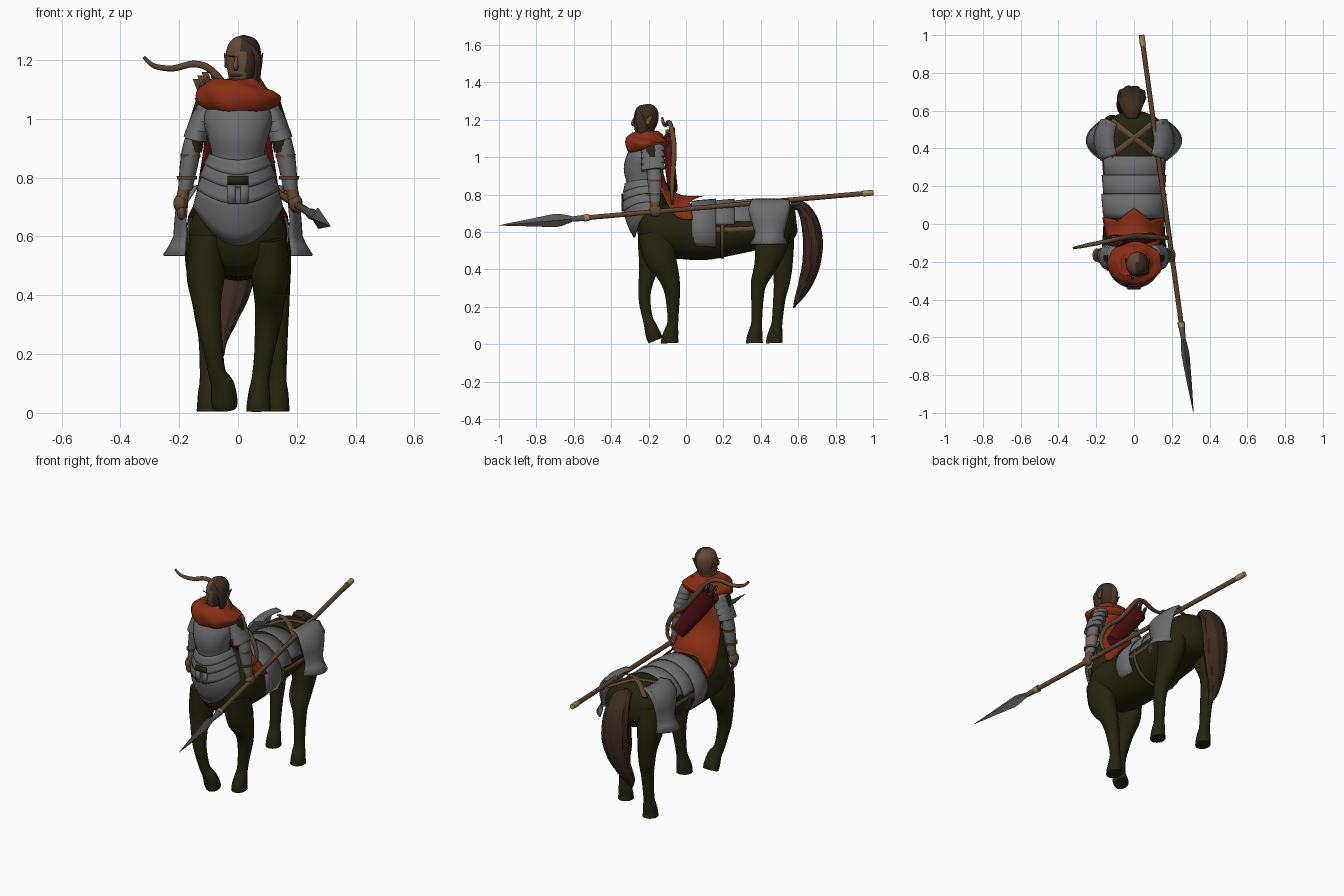
import bpy, bmesh, math
from mathutils import Vector

X, Y, Z = Vector((1, 0, 0)), Vector((0, 1, 0)), Vector((0, 0, 1))

def material(name, *rgb):
    m = bpy.data.materials.new(name)
    m.diffuse_color = (*rgb, 1)
    return m

STEEL = material("steel", 0.15, 0.15, 0.155)
DARK_STEEL = material("dark steel", 0.095, 0.095, 0.095)
HIDE = material("dark green hide", 0.018, 0.018, 0.004)
CLOTH = material("orange cloth", 0.245, 0.026, 0.007)
RED = material("dark red leather", 0.075, 0.005, 0.006)
WOOD = material("brown wood", 0.12, 0.062, 0.032)
SKIN = material("skin", 0.135, 0.07, 0.038)
HAIR = material("dark brown hair", 0.043, 0.024, 0.015)
GOLD = material("pale gold", 0.38, 0.26, 0.11)

def finish(name, bm, mat, angle=40, thick=0):
    bmesh.ops.recalc_face_normals(bm, faces=bm.faces)
    me = bpy.data.meshes.new(name)
    bm.to_mesh(me)
    bm.free()
    me.materials.append(mat)
    me.shade_smooth()
    me.set_sharp_from_angle(angle=math.radians(angle))
    ob = bpy.data.objects.new(name, me)
    bpy.context.collection.objects.link(ob)
    if thick:
        mod = ob.modifiers.new("thickness", 'SOLIDIFY')
        mod.thickness, mod.offset = thick, 0
    return ob

def resample(pts, steps):
    """Catmull-Rom through tuples of any length."""
    out = []
    for i in range(len(pts) - 1):
        a, b, c, d = pts[max(i-1, 0)], pts[i], pts[i+1], pts[min(i+2, len(pts)-1)]
        for k in range(steps):
            t = k / steps
            out.append([0.5*(2*q + (r-p)*t + (2*p-5*q+4*r-s)*t*t + (3*q-p-3*r+s)*t**3)
                        for p, q, r, s in zip(a, b, c, d)])
    return out + [list(pts[-1])]

def tube(name, pts, mat, n=18, ref=X, steps=4, ripple=(0, 0), angle=40):
    """Loft ellipses (x, y, z, radius along ref, other radius) along a path."""
    pts = resample(pts, steps) if steps > 1 else pts
    bm, rings = bmesh.new(), []
    for i, p in enumerate(pts):
        t = (Vector(pts[min(i+1, len(pts)-1)][:3]) - Vector(pts[max(i-1, 0)][:3])).normalized()
        a = (ref - t * ref.dot(t)).normalized()
        b = t.cross(a)
        ring = []
        for k in range(n):
            g = math.tau * k / n
            f = 1 + ripple[1] * math.cos(ripple[0] * g + i * 0.35)
            ring.append(bm.verts.new(Vector(p[:3]) + f * (a * max(p[3], .001) * math.cos(g)
                                                          + b * max(p[4], .001) * math.sin(g))))
        rings.append(ring)
    for r, s in zip(rings, rings[1:]):
        for k in range(n):
            bm.faces.new((r[k], r[(k+1) % n], s[(k+1) % n], s[k]))
    bm.faces.new(rings[0])
    bm.faces.new(rings[-1])
    return finish(name, bm, mat, angle)

def sheet(name, rows, mat, thick=0.008):
    bm = bmesh.new()
    g = [[bm.verts.new(p) for p in r] for r in rows]
    for r, s in zip(g, g[1:]):
        for k in range(len(r) - 1):
            bm.faces.new((r[k], r[k+1], s[k+1], s[k]))
    return finish(name, bm, mat, 45, thick)

def ball(name, loc, size, mat):
    bm = bmesh.new()
    bmesh.ops.create_uvsphere(bm, u_segments=16, v_segments=10, radius=1)
    for v in bm.verts:
        v.co = Vector([c * s + l for c, s, l in zip(v.co, size, loc)])
    return finish(name, bm, mat, 60)

# Horse body
tube("horse_body", [(0, -.25, .595, .06, .06), (0, -.225, .60, .125, .11), (0, -.16, .61, .165, .145),
     (0, -.05, .605, .165, .148), (0, .10, .60, .155, .15), (0, .25, .615, .155, .137),
     (0, .38, .635, .165, .13), (0, .48, .645, .172, .125), (0, .55, .655, .135, .11),
     (0, .59, .66, .06, .06)], HIDE, 28)
tube("waist", [(0, -.175, .62, .14, .09), (0, -.195, .72, .12, .10), (0, -.215, .80, .098, .085),
     (0, -.22, .90, .085, .075)], HIDE, 24)

# Legs, each ending in a flared upright hoof
tube("front_leg_straight", [(.105, -.17, .60, .06, .09), (.11, -.14, .47, .065, .088), (.107, -.095, .37, .05, .06),
     (.10, -.075, .29, .043, .044), (.088, -.07, .20, .033, .034), (.077, -.07, .12, .03, .029),
     (.072, -.078, .07, .036, .038), (.07, -.086, .03, .04, .046), (.07, -.086, .006, .042, .048)], HIDE)
tube("front_leg_raised", [(-.105, -.17, .60, .06, .09), (-.11, -.18, .47, .065, .076), (-.107, -.205, .38, .05, .048),
     (-.097, -.22, .29, .041, .035), (-.085, -.22, .22, .034, .031), (-.072, -.205, .14, .03, .028),
     (-.053, -.19, .095, .04, .034), (-.047, -.173, .045, .045, .042), (-.046, -.163, .02, .042, .04)], HIDE)
tube("hind_leg_right", [(.10, .46, .65, .07, .10), (.115, .455, .53, .066, .09), (.125, .425, .42, .052, .062),
     (.13, .39, .33, .043, .044), (.135, .382, .25, .034, .034), (.135, .378, .12, .03, .029),
     (.135, .372, .07, .036, .037), (.135, .366, .03, .039, .043), (.135, .366, .006, .041, .046)], HIDE)
tube("hind_leg_left", [(-.10, .47, .65, .07, .10), (-.115, .495, .53, .066, .085), (-.11, .515, .42, .052, .056),
     (-.105, .512, .33, .043, .044), (-.10, .50, .25, .034, .034), (-.10, .487, .12, .03, .029),
     (-.10, .48, .07, .036, .037), (-.10, .473, .03, .039, .043), (-.10, .473, .006, .041, .046)], HIDE)

# Tail, sweeping to one side
tube("tail", [(-.01, .56, .74, .03, .02), (-.012, .615, .735, .055, .03), (-.014, .66, .66, .07, .045),
     (-.012, .68, .54, .075, .052), (-.022, .67, .43, .066, .047), (-.045, .64, .33, .046, .037),
     (-.06, .605, .255, .027, .022), (-.05, .575, .195, .003, .003)], HAIR, 36, ripple=(9, .06))

# Overlapping back bands
for i, (y0, y1, deg) in enumerate([(.03, .16, 124), (.14, .26, 80), (.24, .36, 74)]):
    rows = []
    for y, grow in ((y0, .0), (y0 + .03, .006), (y1, .014)):
        row = []
        for k in range(25):
            a = math.radians(deg) * (k / 12 - 1)
            row.append((math.sin(a) * (.156 + grow), y, .612 + math.cos(a) * (.148 + grow)))
        rows.append(row)
    sheet("back_band_%d" % (i + 1), rows, STEEL)

# Haunch plates wrapped round the thighs, with flared ends, and straps
for s, side in ((1, "right"), (-1, "left")):
    rows = []
    for x, bulge, z, y0, y1 in [(.09, .015, .775, .37, .53), (.14, .022, .768, .35, .555), (.172, .034, .72, .335, .555),
                                (.178, .034, .66, .35, .54), (.176, .04, .60, .37, .525), (.178, .052, .57, .365, .525),
                                (.182, .07, .535, .345, .54)]:
        rows.append([(s * (x + bulge * (1 - (k / 5 - 1) ** 2)), y0 + (y1 - y0) * k / 10, z) for k in range(11)])
    sheet("haunch_plate_" + side, rows, STEEL)
    tube("side_strap_" + side, [(s * .158, .12, .61, .006, .013), (s * .157, .24, .612, .006, .013),
         (s * .166, .38, .62, .006, .013)], WOOD, 8)
    tube("cross_strap_" + side, [(-s * .12, .36, .735, .005, .014), (0, .455, .774, .005, .014),
         (s * .12, .55, .735, .005, .014)], WOOD, 8, ref=Z)
rows = [[(math.sin(math.tau * k / 32) * .16, y, .608 + math.cos(math.tau * k / 32) * .147) for k in range(33)]
        for y in (.185, .203)]
sheet("girth_strap", rows, WOOD, .006)

# Breastplate
tube("breastplate", [(0, -.23, .80, .10, .085), (0, -.235, .87, .09, .083), (0, -.24, .935, .102, .093),
     (0, -.23, .99, .116, .088), (0, -.21, 1.04, .105, .075), (0, -.20, 1.08, .06, .05)], STEEL, 28)

# Layered waist plates, dipping at the centre
for i, (zt, zb, rx0, rx1, ry0, ry1, rise) in enumerate([
        (.86, .81, .095, .113, .123, .133, .035), (.83, .765, .107, .127, .127, .138, .04),
        (.785, .71, .12, .139, .13, .137, .05), (.74, .57, .135, .15, .13, .075, .13)]):
    rows = []
    for j in range(5):
        t = j / 4
        row = []
        for k in range(25):
            a = math.radians(98) * (k / 12 - 1)
            z = zt + (zb - zt) * t + (.02 + (rise - .02) * t) * math.sin(a) ** 2
            ry = ry0 + (ry1 - ry0) * (t if i < 3 else t * t)
            row.append((math.sin(a) * (rx0 + (rx1 - rx0) * t), -.2 - math.cos(a) * ry, z))
        rows.append(row)
    sheet("waist_plate_%d" % (i + 1), rows, STEEL)
sheet("belt_cloth", [[(-.035, -.342, .805), (.035, -.342, .805)], [(-.035, -.342, .775), (.035, -.342, .775)]], HIDE)
for s in (-1, 1):
    sheet("belt_tab", [[(s * .008, -.341, .775), (s * .038, -.339, .775)],
                       [(s * .008, -.341, .71), (s * .034, -.339, .71)]], STEEL, .006)

# Arms
for s, side in ((1, "right"), (-1, "left")):
    tube("upper_arm_" + side, [(s * .11, -.185, 1.05, .036, .045), (s * .138, -.175, .97, .032, .04),
         (s * .152, -.17, .89, .03, .034)], HIDE)
    tube("bracer_" + side, [(s * .153, -.17, .93, .028, .036), (s * .163, -.168, .87, .032, .038),
         (s * .18, -.165, .76, .024, .028)], STEEL)
    for z, x in ((.875, .162), (.80, .174)):
        tube("bracer_strap_" + side, [(s * x, -.167, z + .006, .0345, .0395), (s * x, -.167, z - .006, .034, .039)],
             WOOD, steps=1)
    for i in range(4):
        x, z = .105 + .012 * i, 1.07 - .032 * i
        tube("pauldron_%s_%d" % (side, i + 1), [(s * (x - .004), -.178, z, .022 if i == 0 else .032, .04 if i == 0 else .054),
             (s * x, -.177, z - .018, .037, .06), (s * (x + .005), -.175, z - .042, .040, .066)], STEEL, 20, steps=2)
    ball("hand_" + side, (s * .196, -.165, .712), (.024, .036, .032), SKIN)
    tube("wrist_" + side, [(s * .179, -.165, .78, .02, .024), (s * .193, -.165, .715, .021, .026)], SKIN, steps=1)
ball("left_fingers", (-.192, -.172, .685), (.016, .028, .03), SKIN)

# Neck, head with hair swept to one side
tube("neck", [(.005, -.20, 1.05, .045, .045), (.012, -.21, 1.15, .038, .04)], SKIN, steps=1)
head = tube("head", [(.008, -.23, 1.112, .026, .03), (.01, -.226, 1.135, .042, .048), (.015, -.22, 1.17, .053, .06),
     (.018, -.213, 1.21, .06, .066), (.02, -.208, 1.25, .054, .06), (.02, -.205, 1.275, .034, .038),
     (.02, -.205, 1.285, .004, .004)], SKIN, 32)
head.data.materials.append(HAIR)
for p in head.data.polygons:
    if p.center.x > .026 or (p.center.z > 1.225 and p.center.x > .008 and p.center.y < -.2):
        p.material_index = 1
tube("hair_lock", [(.025, -.25, 1.262, .012, .015), (.058, -.245, 1.225, .016, .025), (.065, -.235, 1.17, .015, .03),
     (.058, -.225, 1.11, .012, .025)], HAIR, 20, ripple=(6, .07))
tube("nose", [(-.005, -.276, 1.21, .005, .005), (-.008, -.287, 1.178, .009, .008), (-.007, -.278, 1.168, .007, .005)],
     SKIN, 10)
tube("mouth", [(-.024, -.270, 1.148, .003, .003), (-.005, -.275, 1.149, .004, .004), (.014, -.272, 1.148, .003, .003)],
     SKIN, 8, ref=Z)
for x in (-.024, .012):
    tube("eyebrow", [(x - .012, -.272, 1.214, .002, .003), (x + .012, -.276, 1.211, .002, .003)], HAIR, 8, ref=Z, steps=1)
for x, tip in ((-.039, -.046), (.076, .084)):
    tube("ear", [(x, -.205, 1.175, .006, .01), (x, -.2, 1.195, .007, .014), (tip, -.18, 1.222, .002, .003)], SKIN, 10)

# Cowl
tube("cowl", [(.003, -.205, 1.035, .108, .095), (.003, -.208, 1.055, .137, .112), (.003, -.21, 1.085, .142, .114),
     (.005, -.208, 1.11, .112, .095), (.008, -.207, 1.128, .08, .075), (.008, -.207, 1.138, .06, .058)],
     CLOTH, 48, ripple=(7, .03))

# Cape with jagged hem, and its red lining above the horse's back
path = resample([(1.08, -.115, .105, .05, .01, 0), (1.0, -.125, .105, .04, 0, 0), (.91, -.122, .115, .03, 0, 0),
                 (.84, -.092, .128, .04, .02, 0), (.795, -.025, .15, .03, .11, 0), (.79, .03, .165, .05, .125, .055)], 3)
for name, mat, part, dy in (("cape", CLOTH, path, 0), ("cape_lining", RED, path[:10], -.006)):
    sheet(name, [[(hw * u, y + dy - wrap * u * u + jag * abs(1 - 2 * abs(u)), z - drop * u * u)
                  for u in [k / 8 - 1 for k in range(17)]] for z, y, hw, wrap, drop, jag in part], mat, .005)

# Quiver with arrows
tube("quiver", [(-.095, -.088, 1.09, .053, .03), (0, -.085, .96, .05, .029), (.095, -.07, .83, .04, .026)], RED)
tube("quiver_rim", [(-.102, -.088, 1.10, .055, .032), (-.09, -.088, 1.082, .055, .032)], RED, steps=1)
for i in range(5):
    x, y = -.135 + .015 * i, -.085 + .014 * (-1) ** i
    z = 1.10 + .012 * (i % 3)
    tube("arrow_shaft", [(x + .03, y, z - .05, .003, .003), (x, y, z + .02, .003, .003)], WOOD, 6, steps=1)
    for d in (X, Y):
        w = d * .011
        a, b = Vector((x + .012, y, z - .015)), Vector((x - .008, y, z + .035))
        sheet("arrow_feather", [[a - w, a + w], [b - w, b + w]], WOOD, .002)

# Recurve bow across the back
bow = [(-.32, 1.21, .006), (-.285, 1.18, .009), (-.22, 1.172, .011), (-.15, 1.187, .012), (-.09, 1.165, .013),
       (-.02, 1.08, .014), (.05, .99, .014), (.13, .92, .013), (.168, .85, .012), (.172, .79, .01), (.15, .75, .006)]
tube("bow", [(x, -.062 - .065 * max(0, -x / .32) - .012 * max(0, x / .17), z, r, r) for x, z, r in bow], WOOD, 10, ref=Y)

# Spear
def along(y, a, b):
    t = (y + 1) / 2
    return (.315 - .275 * t, y, .635 + .175 * t, a, b)

tube("spear_shaft", [along(-.56, .013, .013), along(.97, .013, .013)], WOOD, 12, steps=1)
tube("spear_blade", [along(-1, .001, .001), along(-.84, .013, .019), along(-.70, .021, .036), along(-.67, .02, .033),
     along(-.61, .013, .016)], DARK_STEEL, 4, steps=1, angle=20)
tube("spear_socket", [along(-.64, .01, .012), along(-.54, .017, .017)], DARK_STEEL, 12, steps=1)
tube("spear_collar", [along(-.545, .019, .019), along(-.52, .019, .019)], GOLD, 12, steps=1)
tube("spear_butt", [along(.945, .016, .016), along(1, .015, .015)], GOLD, 12, steps=1)
